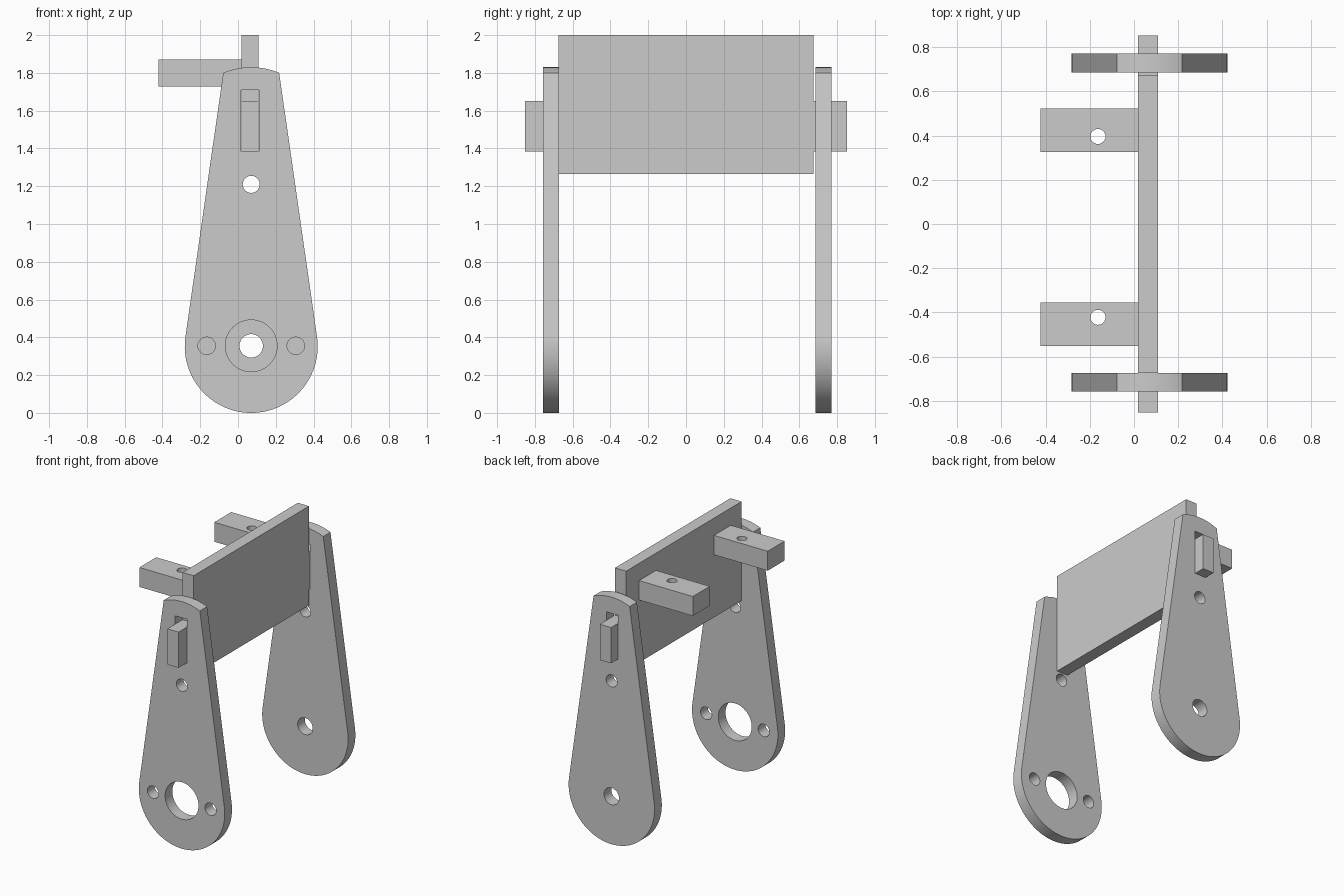
import bpy, bmesh
from math import sin, cos, pi, acos, atan2, hypot
from mathutils import Matrix

cube = bpy.data.objects.get("Cube")
if cube:
    bpy.data.objects.remove(cube)

grey = bpy.data.materials.new("light grey")
grey.use_nodes = True
COLOUR = (0.6, 0.6, 0.6, 1)
grey.diffuse_color = COLOUR
grey.node_tree.nodes["Principled BSDF"].inputs["Base Color"].default_value = COLOUR

CX = 0.07            # centre line of the side plates
PIVOT_Z, R = 0.352, 0.352
SHOULDER = (0.148, 1.80)
TOP = 1.83


def add_object(name, bm):
    bmesh.ops.recalc_face_normals(bm, faces=bm.faces)
    mesh = bpy.data.meshes.new(name)
    bm.to_mesh(mesh)
    bm.free()
    mesh.materials.append(grey)
    obj = bpy.data.objects.new(name, mesh)
    bpy.context.collection.objects.link(obj)
    return obj


def extrude(name, points, offset):
    """Fill a closed outline and extrude it along offset."""
    bm = bmesh.new()
    face = bm.faces.new([bm.verts.new(p) for p in points])
    out = bmesh.ops.extrude_face_region(bm, geom=[face])
    verts = [g for g in out["geom"] if isinstance(g, bmesh.types.BMVert)]
    bmesh.ops.translate(bm, vec=offset, verts=verts)
    return add_object(name, bm)


def box(name, x, y, z):
    pts = [(x[0], y[0], z[0]), (x[1], y[0], z[0]), (x[1], y[1], z[0]), (x[0], y[1], z[0])]
    return extrude(name, pts, (0, 0, z[1] - z[0]))


def drill(name, centre, radius, axis):
    """Cylindrical cutter along Y or Z."""
    bm = bmesh.new()
    turn = Matrix.Rotation(pi / 2, 4, "X") if axis == "Y" else Matrix()
    bmesh.ops.create_cone(bm, cap_ends=True, segments=48, radius1=radius, radius2=radius,
                          depth=0.3, matrix=Matrix.Translation(centre) @ turn)
    return add_object(name, bm)


def activate(obj):
    bpy.ops.object.select_all(action="DESELECT")
    obj.select_set(True)
    bpy.context.view_layer.objects.active = obj


def cut(obj, cutters):
    activate(obj)
    for c in cutters:
        mod = obj.modifiers.new("cut", "BOOLEAN")
        mod.operation = "DIFFERENCE"
        mod.solver = "EXACT"
        mod.object = c
        bpy.ops.object.modifier_apply(modifier=mod.name)
        bpy.data.objects.remove(c)
    bpy.ops.object.shade_smooth_by_angle(angle=pi / 6)


def plate_outline(y):
    """Tapered plate: round foot, tangent flanks, shallow crown."""
    sx, sz = SHOULDER
    h = sz - PIVOT_Z
    tangent = atan2(h, sx) - acos(R / hypot(sx, h))
    n = 64
    pts = []
    for i in range(n + 1):
        a = pi - tangent + (pi + 2 * tangent) * i / n
        pts.append((CX + R * cos(a), y, PIVOT_Z + R * sin(a)))
    rise = TOP - sz
    crown = (sx * sx + rise * rise) / (2 * rise)
    half = atan2(sx, crown - rise)
    for i in range(17):
        a = half - 2 * half * i / 16
        pts.append((CX + crown * sin(a), y, TOP - crown + crown * cos(a)))
    return pts


# Side plates with pivot holes and a slot for the panel tab
def side_plate(name, y0, y1, holes):
    plate = extrude(name, plate_outline(y0), (0, y1 - y0, 0))
    y = (y0 + y1) / 2
    cutters = [drill("hole_cutter", (CX + dx, y, z), r, "Y") for dx, z, r in holes]
    cutters.append(box("slot_cutter", (0.016, 0.111), (y - 0.1, y + 0.1), (1.383, 1.71)))
    cut(plate, cutters)


upper = (0, 1.21, 0.045)
side_plate("front_side_plate", -0.758, -0.673,
           [upper, (0, 0.355, 0.137), (-0.236, 0.355, 0.046), (0.236, 0.355, 0.046)])
side_plate("back_side_plate", 0.686, 0.771, [upper, (0, 0.355, 0.062)])

# Cross panel with a tab at each end
E, T = 0.675, 0.852
panel_yz = [(-E, 1.265), (E, 1.265), (E, 1.385), (T, 1.385), (T, 1.65), (E, 1.65),
            (E, 2.0), (-E, 2.0), (-E, 1.65), (-T, 1.65), (-T, 1.385), (-E, 1.385)]
extrude("cross_panel", [(0.018, y, z) for y, z in panel_yz], (0.091, 0, 0))

# Drilled mounting arms on the right side of the panel
for name, y0, y1, hole_y in (("front_arm", -0.551, -0.354, -0.422),
                             ("back_arm", 0.325, 0.523, 0.396)):
    arm = box(name, (-0.422, 0.03), (y0, y1), (1.728, 1.872))
    cut(arm, [drill("arm_cutter", (-0.163, hole_y, 1.8), 0.034, "Z")])
